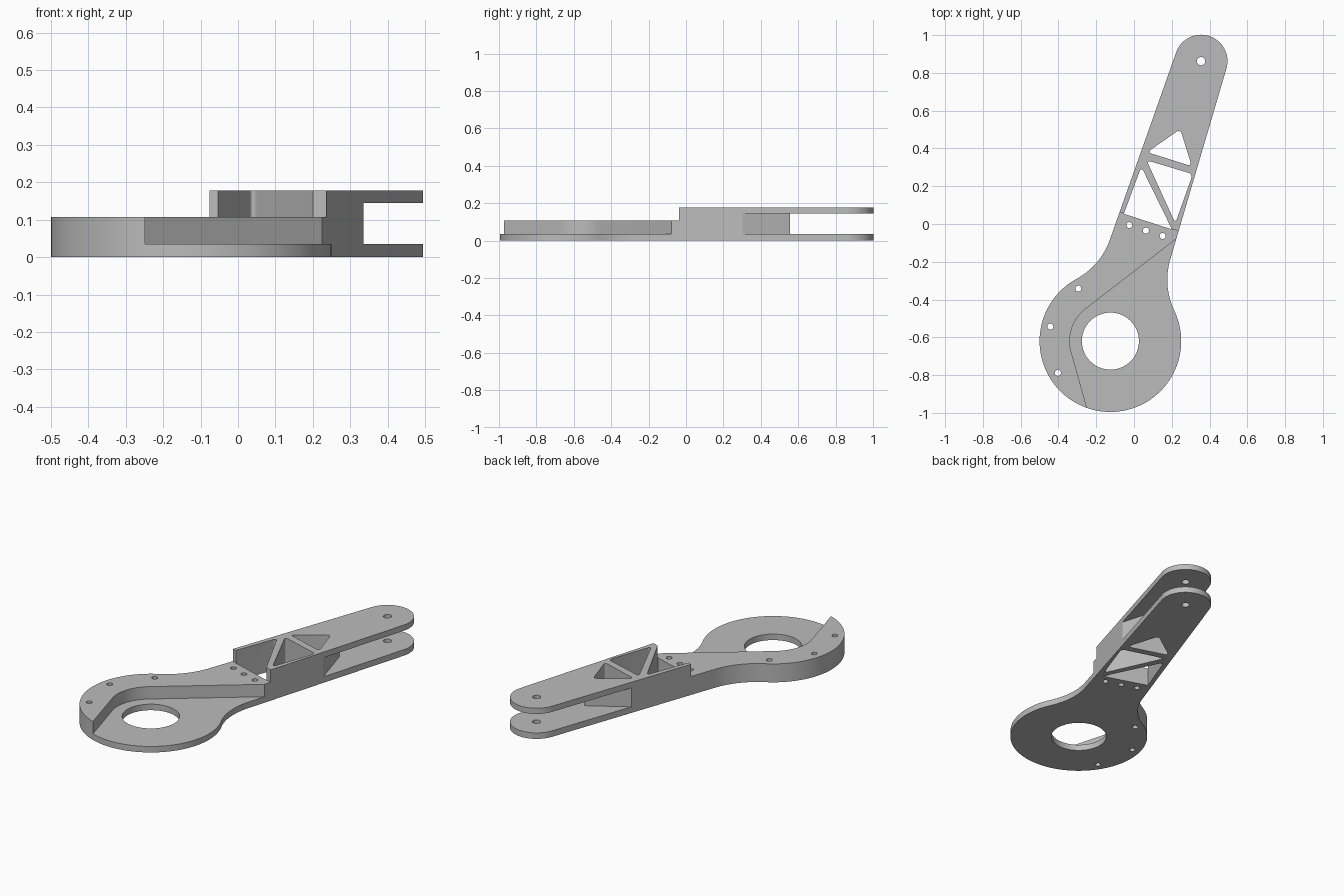
import bpy, bmesh
from math import radians, sin, cos, atan2, pi
from mathutils import Vector

cube = bpy.data.objects.get("Cube")
if cube:
    bpy.data.objects.remove(cube, do_unlink=True)

# Main dimensions
RING = Vector((-0.125, -0.62))
TIP = Vector((0.355, 0.862))
RING_R, TIP_R, NECK = 0.375, 0.14, 0.168
PLATE, RIDGE, SLOT_TOP, TOP = 0.035, 0.107, 0.145, 0.178
STEP = 0.665
LENGTH = (TIP - RING).length
ALONG = (TIP - RING).normalized()
ACROSS = Vector((-ALONG.y, ALONG.x))

grey = bpy.data.materials.new("plain_grey")
grey.use_nodes = True
colour = (0.5, 0.5, 0.5, 1)
grey.diffuse_color = colour
grey.node_tree.nodes["Principled BSDF"].inputs["Base Color"].default_value = colour


def arm_point(u, v):
    """Point given along and across the arm, from the ring centre."""
    return RING + ALONG * u + ACROSS * v


def arc(centre, r, a0, a1, n):
    return [(centre[0] + r * cos(a0 + (a1 - a0) * i / n),
             centre[1] + r * sin(a0 + (a1 - a0) * i / n)) for i in range(n + 1)]


def prism(name, points, z0, z1, rounded=(), offset=0.03):
    """Extrude a flat outline; round the upright edges at the listed corners."""
    bm = bmesh.new()
    low = [bm.verts.new((p[0], p[1], z0)) for p in points]
    high = [bm.verts.new((p[0], p[1], z1)) for p in points]
    bm.faces.new(low)
    bm.faces.new(high)
    n = len(points)
    for i in range(n):
        j = (i + 1) % n
        bm.faces.new((low[i], low[j], high[j], high[i]))
    edges = [bm.edges.get((low[i], high[i])) for i in rounded]
    if edges:
        bmesh.ops.bevel(bm, geom=edges, offset=offset, segments=8,
                        profile=0.5, affect='EDGES')
    bmesh.ops.recalc_face_normals(bm, faces=bm.faces)
    mesh = bpy.data.meshes.new(name)
    bm.to_mesh(mesh)
    bm.free()
    mesh.materials.append(grey)
    obj = bpy.data.objects.new(name, mesh)
    bpy.context.collection.objects.link(obj)
    return obj


# Body outline: tip arc, straight side, neck fillet, ring, then mirrored
fillet_u = 0.52
fillet_r = (fillet_u**2 + NECK**2 - RING_R**2) / (2 * (RING_R - NECK))
fillet_v = NECK + fillet_r
meet = atan2(fillet_v, fillet_u)
half = arc((LENGTH, 0), TIP_R, 0, pi / 2, 24)
half += arc((fillet_u, fillet_v), fillet_r, -pi / 2, meet - pi, 16)
half += arc((0, 0), RING_R, meet, pi, 48)[1:]
outline = half + [(u, -v) for u, v in reversed(half[1:-1])]
body = prism("bracket_arm", [arm_point(u, v) for u, v in outline], 0, TOP)

cutters = []


def cut(points, z0=-0.1, z1=0.3, **options):
    obj = prism("cutter", points, z0, z1, **options)
    obj.hide_render = True
    cutters.append(obj)


# Step down from the raised arm to the ridge
cut([arm_point(u, v) for u, v in ((-1, -1), (STEP, -1), (STEP, 1), (-1, 1))], RIDGE)

# Lowered pan round the ring opening
a0, a1 = radians(127.7), radians(195.7)
bend = arc(RING, 0.215, a0, a1, 20)
start = Vector(bend[0]) + Vector((sin(a0), -cos(a0))) * 0.9
end = Vector(bend[-1]) + Vector((-sin(a1), cos(a1))) * 0.6
cut([start] + bend + [end, (0.6, -1.3)], PLATE)

# Fork slot with a pointed end wall
cut([(-0.055, 0.36), (0.262, 0.555), (0.366, 0.198),
     (0.8, 0.3), (0.8, 1.2), (-0.1, 1.2)], PLATE, SLOT_TOP)

# Truss openings
cut([(0.245, 0.502), (0.07, 0.38), (0.306, 0.306)], rounded=(0, 1, 2), offset=0.024)
cut([(0.066, 0.338), (0.311, 0.264), (0.219, 0.004)], rounded=(0, 1, 2), offset=0.024)
cut([(0.039, 0.303), arm_point(STEP - 0.002, 0.14), arm_point(STEP - 0.002, -0.128)],
    rounded=(0,), offset=0.026)

# Ring opening, pivot hole and screw holes
cut(arc(RING, 0.151, 0, 2 * pi, 64)[:-1])
cut(arc(TIP, 0.022, 0, 2 * pi, 24)[:-1])
for centre in ((-0.025, -0.006), (0.063, -0.035), (0.152, -0.063),
               (-0.295, -0.342), (-0.443, -0.543), (-0.403, -0.788)):
    cut(arc(centre, 0.016, 0, 2 * pi, 20)[:-1])

# Apply the cuts
bpy.ops.object.select_all(action='DESELECT')
body.select_set(True)
bpy.context.view_layer.objects.active = body
for obj in cutters:
    mod = body.modifiers.new("cut", 'BOOLEAN')
    mod.operation = 'DIFFERENCE'
    mod.solver = 'EXACT'
    mod.object = obj
    bpy.ops.object.modifier_apply(modifier=mod.name)
    bpy.data.objects.remove(obj, do_unlink=True)
bpy.ops.object.shade_smooth_by_angle(angle=radians(30))
